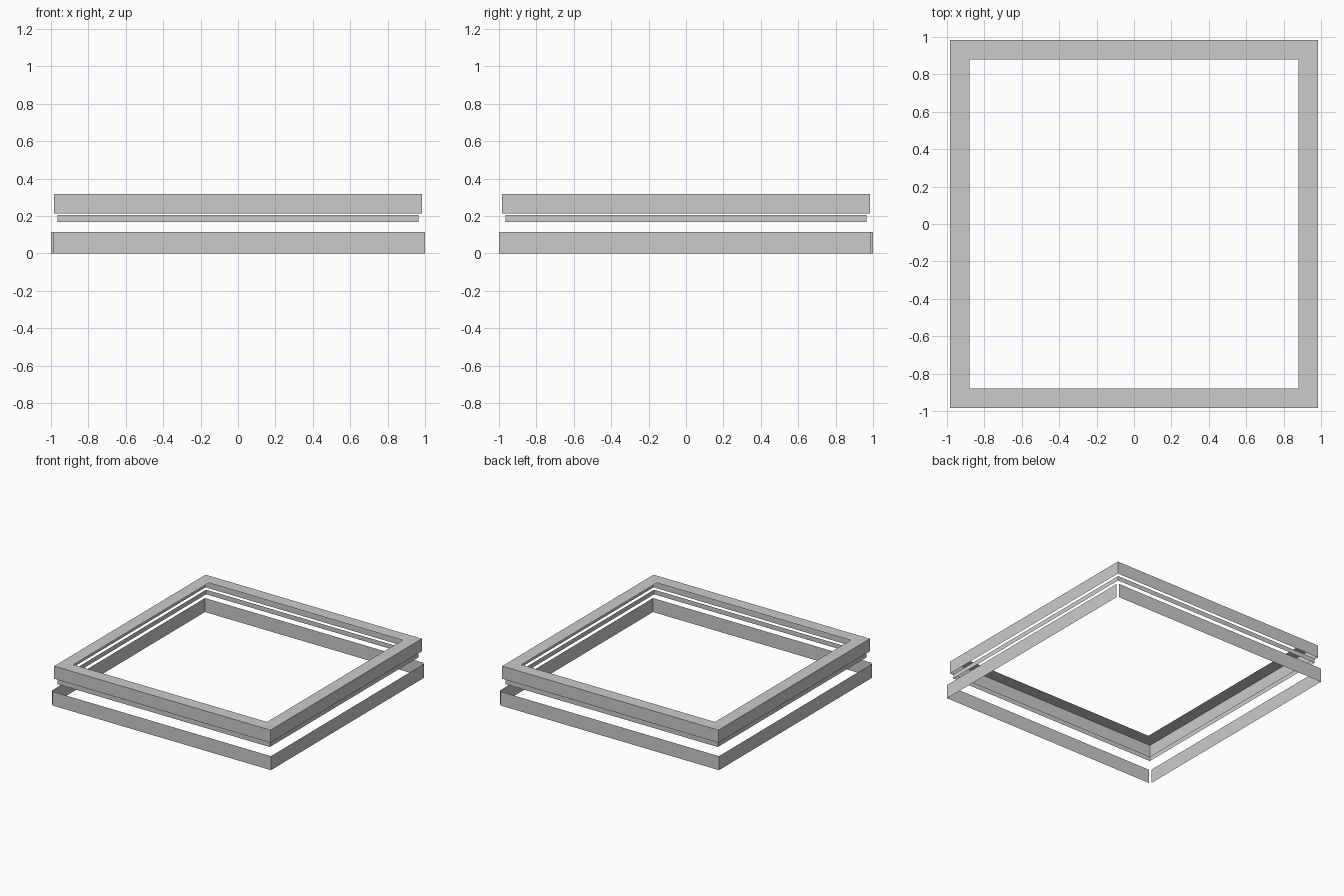
import bpy, bmesh
from math import radians
from mathutils import Matrix

if "Cube" in bpy.data.objects:
    bpy.data.objects.remove(bpy.data.objects["Cube"])


def make_object(name, bm):
    mesh = bpy.data.meshes.new(name)
    bm.to_mesh(mesh)
    bm.free()
    obj = bpy.data.objects.new(name, mesh)
    bpy.context.collection.objects.link(obj)
    return obj


def square(bm, half, z):
    return [bm.verts.new((x * half, y * half, z))
            for x, y in ((-1, -1), (1, -1), (1, 1), (-1, 1))]


def square_shell(name, sections):
    """Thin square shell lofted through (half width, z) sections."""
    bm = bmesh.new()
    rings = [square(bm, half, z) for half, z in sections]
    for a, b in zip(rings, rings[1:]):
        for i in range(4):
            j = (i + 1) % 4
            bm.faces.new((a[i], a[j], b[j], b[i]))
    return make_object(name, bm)


def wall(name, start, end, height, angle):
    """Thin upright sheet on the front side, turned about z."""
    bm = bmesh.new()
    pts = ((start, 0), (end, 0), (end, height), (start, height))
    bm.faces.new([bm.verts.new((x, -1, z)) for x, z in pts])
    bm.transform(Matrix.Rotation(radians(angle), 4, 'Z'))
    return make_object(name, bm)


# Base sheets, leaving narrow gaps at two opposite corners
GAP = 0.987
wall("base_front", -GAP, 1, 0.115, 0)
wall("base_right", -1, GAP, 0.115, 90)
wall("base_back", -GAP, 1, 0.115, 180)
wall("base_left", -1, GAP, 0.115, 270)

# Narrow middle band
square_shell("middle_band", [(0.966, 0.168), (0.966, 0.206)])

# Upper rim: outer skirt and flat top border, open underneath
square_shell("upper_rim", [(0.983, 0.214), (0.983, 0.318), (0.88, 0.318)])
